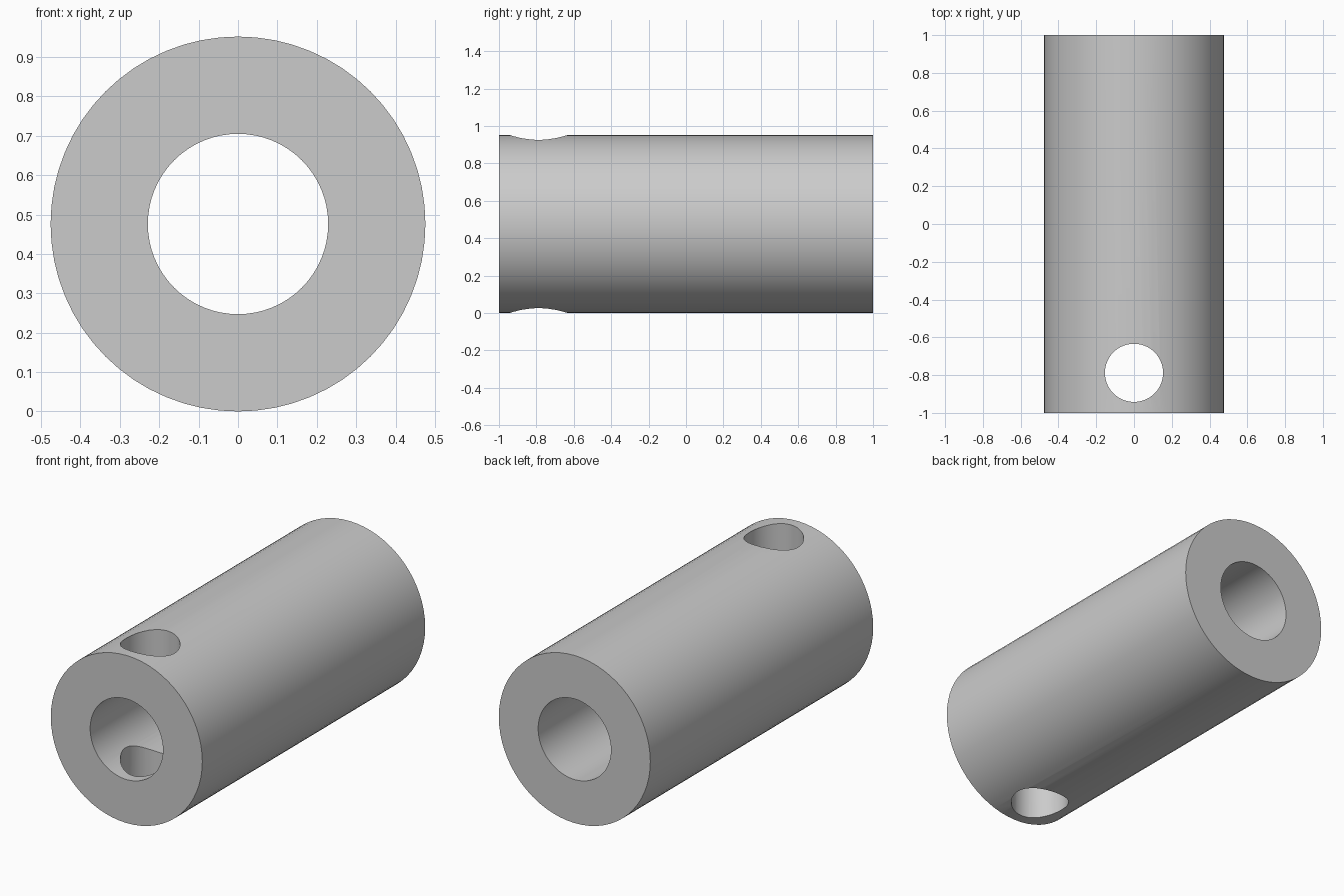
import bpy
import math

cube = bpy.data.objects.get("Cube")
if cube:
    bpy.data.objects.remove(cube, do_unlink=True)

RADIUS, BORE, PIN = 0.476, 0.229, 0.154
PIN_Y = -0.788

grey = bpy.data.materials.new("light_grey")
grey.use_nodes = True
colour = (0.6, 0.6, 0.6, 1)
grey.diffuse_color = colour
grey.node_tree.nodes["Principled BSDF"].inputs["Base Color"].default_value = colour


def cylinder(name, radius, length, location, tilt=0.0, sides=64):
    bpy.ops.mesh.primitive_cylinder_add(vertices=sides, radius=radius, depth=length,
                                        location=location, rotation=(tilt, 0, 0))
    obj = bpy.context.object
    obj.name = name
    obj.data.materials.append(grey)
    return obj


# Sleeve body lying along y
sleeve = cylinder("sleeve", RADIUS, 2, (0, 0, RADIUS), math.pi / 2)

# Lengthwise bore and a cross hole near the front end
cutters = [
    cylinder("bore_cutter", BORE, 2.4, (0, 0, RADIUS), math.pi / 2),
    cylinder("pin_hole_cutter", PIN, 1.4, (0, PIN_Y, RADIUS)),
]

bpy.ops.object.select_all(action="DESELECT")
sleeve.select_set(True)
bpy.context.view_layer.objects.active = sleeve
for cutter in cutters:
    cut = sleeve.modifiers.new(cutter.name, "BOOLEAN")
    cut.operation = "DIFFERENCE"
    cut.solver = "EXACT"
    cut.object = cutter
    bpy.ops.object.modifier_apply(modifier=cut.name)
for cutter in cutters:
    bpy.data.objects.remove(cutter, do_unlink=True)

# Smooth round walls with crisp rims
bpy.ops.object.shade_smooth_by_angle(angle=math.radians(30))
